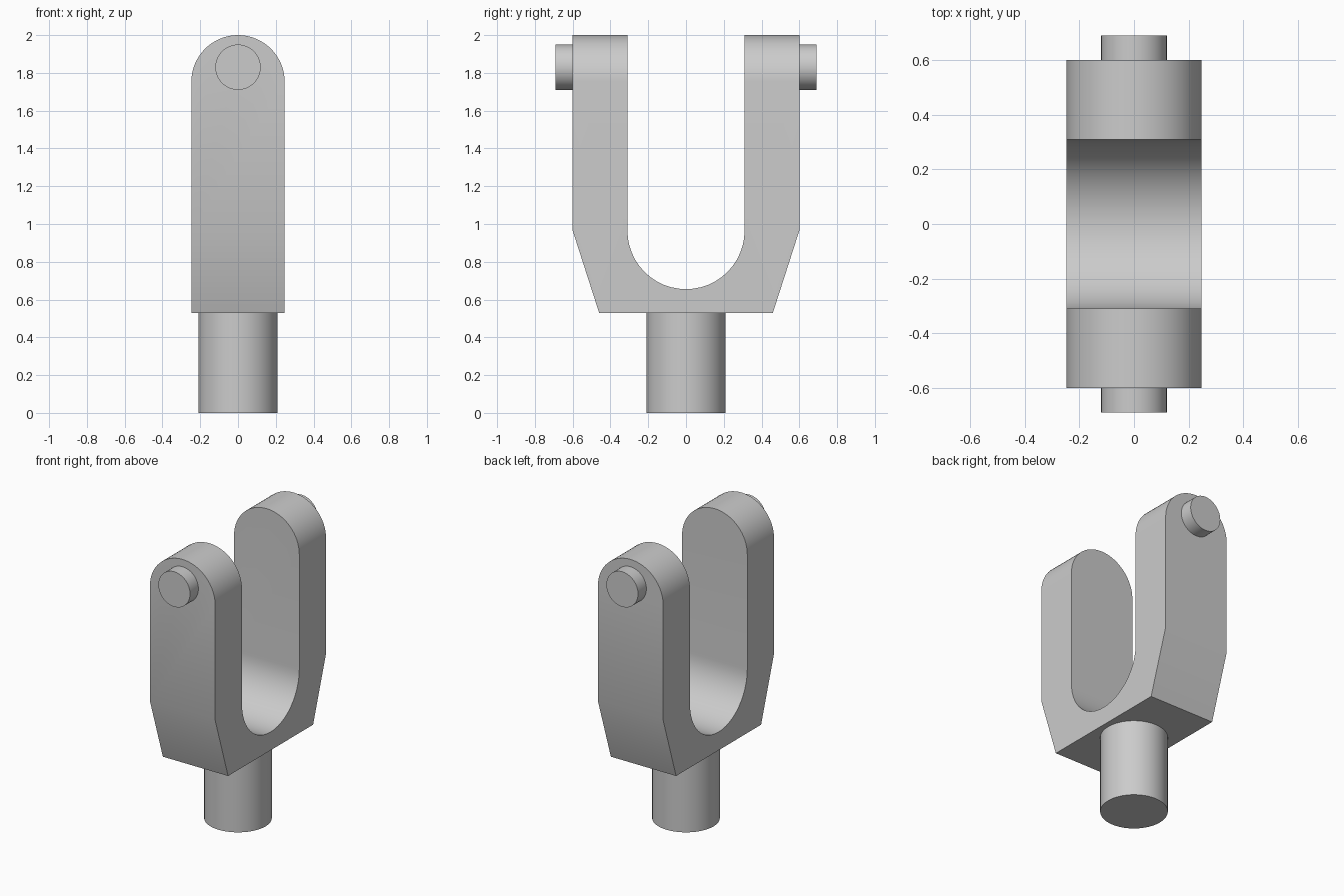
import bpy
import bmesh
from math import pi, sin, cos
from mathutils import Matrix, Vector

default_cube = bpy.data.objects.get("Cube")
if default_cube:
    bpy.data.objects.remove(default_cube, do_unlink=True)

# Single grey metal
metal = bpy.data.materials.new("grey_metal")
metal.use_nodes = True
GREY = (0.6, 0.6, 0.6, 1)
metal.diffuse_color = GREY
metal.node_tree.nodes["Principled BSDF"].inputs["Base Color"].default_value = GREY

HALF_WIDTH = 0.247   # fork half thickness and tip radius
HALF_SPAN = 0.6      # outside of the arms
GAP = 0.31           # inside half gap and throat radius
BEND = 0.965         # where the arms begin
BASE = 0.53          # underside of the fork
TOP = 2.0
PIN_Z = 1.83


def finish(name, bm):
    bmesh.ops.recalc_face_normals(bm, faces=bm.faces)
    mesh = bpy.data.meshes.new(name)
    bm.to_mesh(mesh)
    bm.free()
    obj = bpy.data.objects.new(name, mesh)
    bpy.context.collection.objects.link(obj)
    mesh.materials.append(metal)
    return obj


def prism(name, points, sweep):
    """Extrude a closed outline symmetrically along the sweep vector."""
    bm = bmesh.new()
    face = bm.faces.new([bm.verts.new(Vector(p) - sweep / 2) for p in points])
    result = bmesh.ops.extrude_face_region(bm, geom=[face])
    moved = [g for g in result["geom"] if isinstance(g, bmesh.types.BMVert)]
    bmesh.ops.translate(bm, verts=moved, vec=sweep)
    return finish(name, bm)


def cylinder(name, radius, length, matrix):
    bm = bmesh.new()
    bmesh.ops.create_cone(bm, cap_ends=True, segments=48, radius1=radius,
                          radius2=radius, depth=length, matrix=matrix)
    return finish(name, bm)


def smooth(obj):
    bpy.ops.object.select_all(action="DESELECT")
    obj.select_set(True)
    bpy.context.view_layer.objects.active = obj
    bpy.ops.object.shade_smooth_by_angle(angle=pi / 6)


# Fork: U-shaped side outline with chamfered lower corners
throat = [(0, -GAP * cos(pi * i / 24), BEND - GAP * sin(pi * i / 24)) for i in range(25)]
outline = [(0, 0.46, BASE), (0, HALF_SPAN, BEND), (0, HALF_SPAN, TOP + 0.1), (0, GAP, TOP + 0.1)]
outline += throat[::-1]
outline += [(0, -GAP, TOP + 0.1), (0, -HALF_SPAN, TOP + 0.1), (0, -HALF_SPAN, BEND), (0, -0.46, BASE)]
fork = prism("fork", outline, Vector((0.8, 0, 0)))

# Front outline trims the arms to width and rounds their tips
tip_z = TOP - HALF_WIDTH
front = [(HALF_WIDTH * cos(pi * i / 32), 0, tip_z + HALF_WIDTH * sin(pi * i / 32)) for i in range(33)]
front += [(-HALF_WIDTH, 0, 0.2), (HALF_WIDTH, 0, 0.2)]
trimmer = prism("fork_trimmer", front, Vector((0, 2, 0)))
trimmer.hide_render = True

trim = fork.modifiers.new("round_tips", "BOOLEAN")
trim.operation = "INTERSECT"
trim.solver = "EXACT"
trim.object = trimmer
bpy.context.view_layer.objects.active = fork
bpy.ops.object.modifier_apply(modifier=trim.name)
bpy.data.objects.remove(trimmer, do_unlink=True)
smooth(fork)

# Shank below the fork
smooth(cylinder("shank", 0.21, BASE, Matrix.Translation((0, 0, BASE / 2))))

# Pivot pins on the outside of both arms
for name, side in (("front_pin", -1), ("back_pin", 1)):
    place = Matrix.Translation((0, side * (HALF_SPAN + 0.045), PIN_Z)) @ Matrix.Rotation(pi / 2, 4, "X")
    smooth(cylinder(name, 0.12, 0.09, place))
